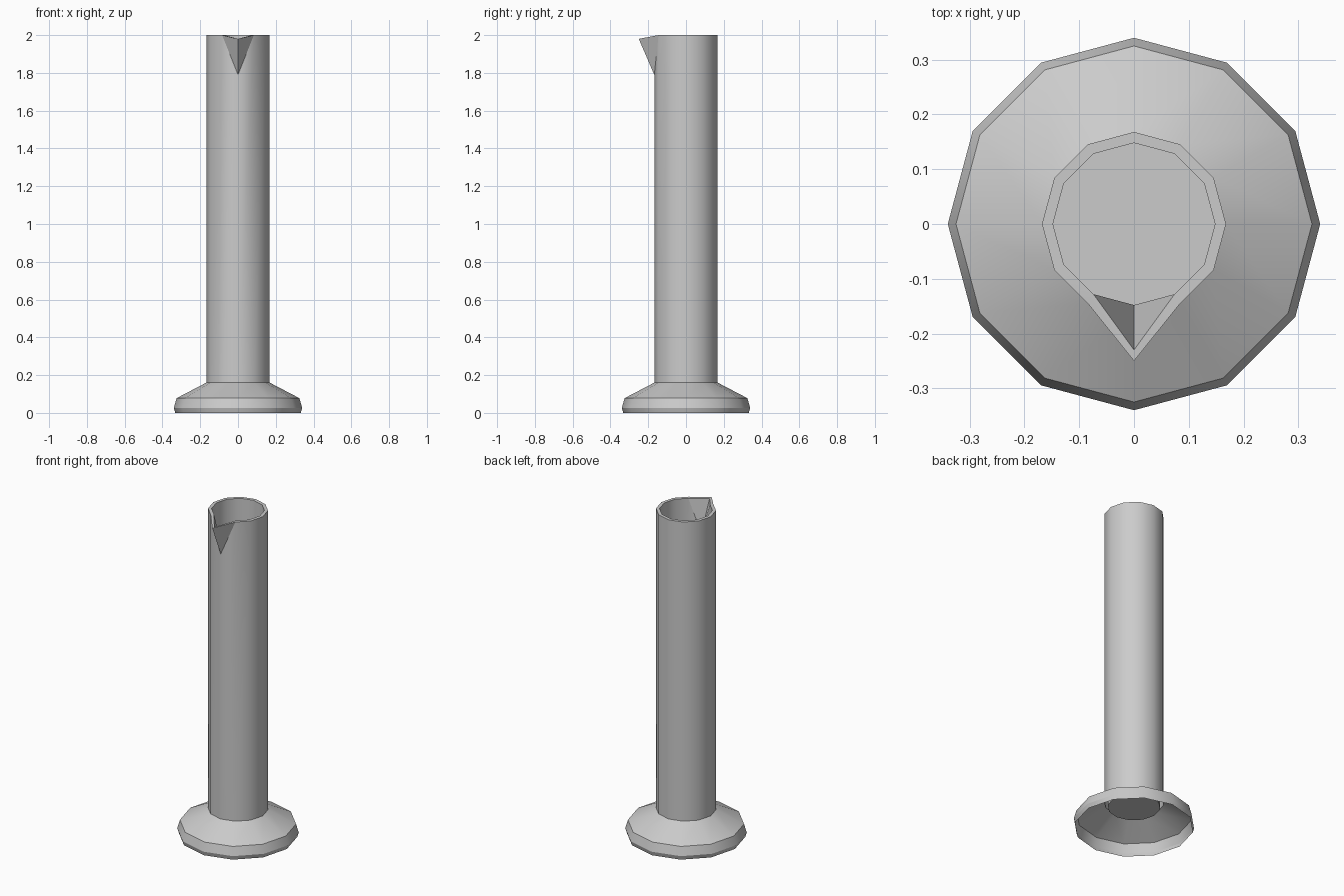
import bpy, bmesh, math

if "Cube" in bpy.data.objects:
    bpy.data.objects.remove(bpy.data.objects["Cube"])

SIDES = 12
FRONT = 9          # index of the vertex that points to -y


def ring(bm, r, z):
    return [bm.verts.new((r * math.cos(i * math.tau / SIDES),
                          r * math.sin(i * math.tau / SIDES), z)) for i in range(SIDES)]


def lathe(bm, profile):
    rings = [ring(bm, r, z) for r, z in profile]
    for a, b in zip(rings, rings[1:]):
        for i in range(SIDES):
            j = (i + 1) % SIDES
            bm.faces.new((a[i], a[j], b[j], b[i]))
    return rings


def finish(bm, name, angle):
    mesh = bpy.data.meshes.new(name)
    bm.to_mesh(mesh)
    bm.free()
    obj = bpy.data.objects.new(name, mesh)
    bpy.context.collection.objects.link(obj)
    bpy.ops.object.select_all(action='DESELECT')
    obj.select_set(True)
    bpy.context.view_layer.objects.active = obj
    bpy.ops.object.shade_smooth_by_angle(angle=math.radians(angle))


def pull_spout(top, bottom, tip_y, tip_z, fold_z):
    """Split the wall at the front edge and pull its top vertex out to a tip."""
    tip, low = top[FRONT], bottom[FRONT]
    edge = next(e for e in tip.link_edges if low in e.verts)
    _, fold = bmesh.utils.edge_split(edge, tip, 0.1)
    fold.co.z = fold_z
    for side in (top[FRONT - 1], top[FRONT + 1]):
        face = next(f for f in fold.link_faces if side in f.verts)
        bmesh.utils.face_split(face, fold, side)
    tip.co.y, tip.co.z = tip_y, tip_z


# Flared foot, an open shell underneath
bm = bmesh.new()
lathe(bm, [(0.332, 0), (0.34, 0.025), (0.325, 0.078), (0.168, 0.16)])
finish(bm, "foot", 31)

# Double-walled tube with rim, floor and pouring spout
bm = bmesh.new()
outer_low, outer_top, inner_top, inner_low = lathe(
    bm, [(0.168, 0.16), (0.168, 2), (0.148, 2), (0.148, 0.13)])
bm.faces.new(inner_low)
pull_spout(outer_top, outer_low, -0.25, 1.98, 1.79)
pull_spout(inner_top, inner_low, -0.23, 1.98, 1.80)
finish(bm, "tube", 31)
